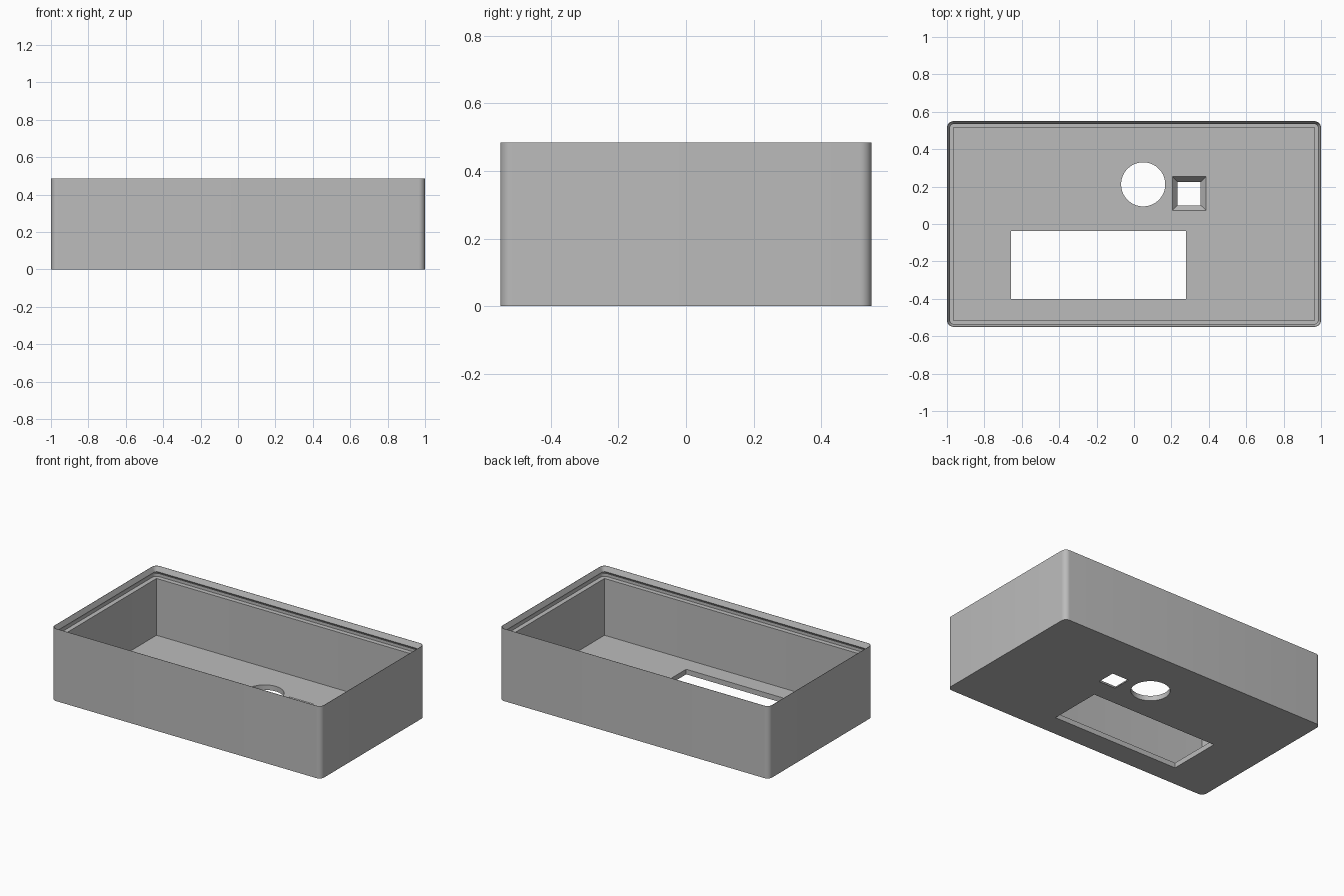
import bpy, bmesh, math

cube = bpy.data.objects.get("Cube")
if cube:
    bpy.data.objects.remove(cube, do_unlink=True)

HALF_X, HALF_Y, HEIGHT = 1.0, 0.55, 0.485
CORNER, FLOOR, LEDGE = 0.035, 0.034, 0.415
ARC_STEPS = 8

grey = bpy.data.materials.new("plain grey")
grey.use_nodes = True
colour = (0.5, 0.5, 0.5, 1)
grey.diffuse_color = colour
grey.node_tree.nodes["Principled BSDF"].inputs["Base Color"].default_value = colour


def rounded_ring(bm, inset, z):
    """Rounded rectangle of vertices, concentric with the outer wall."""
    radius = max(CORNER - inset, 0.001)
    cx, cy = HALF_X - inset - radius, HALF_Y - inset - radius
    ring = []
    for quarter, (sx, sy) in enumerate(((1, 1), (-1, 1), (-1, -1), (1, -1))):
        for step in range(ARC_STEPS + 1):
            a = (quarter + step / ARC_STEPS) * math.pi / 2
            ring.append(bm.verts.new((sx * cx + radius * math.cos(a),
                                      sy * cy + radius * math.sin(a), z)))
    return ring


def make_object(name, bm):
    bmesh.ops.recalc_face_normals(bm, faces=bm.faces)
    mesh = bpy.data.meshes.new(name)
    bm.to_mesh(mesh)
    bm.free()
    mesh.materials.append(grey)
    obj = bpy.data.objects.new(name, mesh)
    bpy.context.collection.objects.link(obj)
    return obj


def make_cutter(name, sides, x, y, low, high):
    """Prism or tapered hole through the floor; low and high are (half_x, half_y)."""
    bm = bmesh.new()
    rings = []
    for (hx, hy), z in ((low, -0.001), (high, FLOOR + 0.001)):
        k = 1 / math.cos(math.pi / 4) if sides == 4 else 1
        angles = [math.tau * (i + 0.5) / sides for i in range(sides)]
        rings.append([bm.verts.new((x + k * hx * math.cos(a), y + k * hy * math.sin(a), z))
                      for a in angles])
    for i in range(sides):
        j = (i + 1) % sides
        bm.faces.new((rings[0][i], rings[0][j], rings[1][j], rings[1][i]))
    for ring in rings:
        bm.faces.new(ring)
    cutter = make_object(name, bm)
    cutter.hide_render = True
    return cutter


# Tray: outer wall, thin snap lip with a bead, ledge, inner wall and floor
profile = [(0, 0), (0, HEIGHT), (0.002, HEIGHT), (0.016, 0.452), (0.003, 0.432),
           (0.003, LEDGE), (0.034, LEDGE), (0.034, FLOOR)]
bm = bmesh.new()
rings = [rounded_ring(bm, inset, z) for inset, z in profile]
for lower, upper in zip(rings, rings[1:]):
    for i in range(len(lower)):
        j = (i + 1) % len(lower)
        bm.faces.new((lower[i], lower[j], upper[j], upper[i]))
bm.faces.new(rings[0])
bm.faces.new(rings[-1])
tray = make_object("enclosure_tray", bm)

# Floor openings: display window, round hole, tapered square hole
cutters = [
    make_cutter("window_cutter", 4, -0.189, -0.219, (0.468, 0.181), (0.468, 0.181)),
    make_cutter("round_cutter", 64, 0.049, 0.212, (0.118, 0.118), (0.118, 0.118)),
    make_cutter("square_cutter", 4, 0.295, 0.163, (0.061, 0.062), (0.091, 0.091)),
]
bpy.context.view_layer.objects.active = tray
for cutter in cutters:
    cut = tray.modifiers.new(cutter.name, 'BOOLEAN')
    cut.operation = 'DIFFERENCE'
    cut.solver = 'EXACT'
    cut.object = cutter
    bpy.ops.object.modifier_apply(modifier=cut.name)
    bpy.data.objects.remove(cutter, do_unlink=True)

# Smooth rounded corners, crisp edges
bpy.ops.object.select_all(action='DESELECT')
tray.select_set(True)
bpy.ops.object.shade_smooth_by_angle(angle=math.radians(25))
